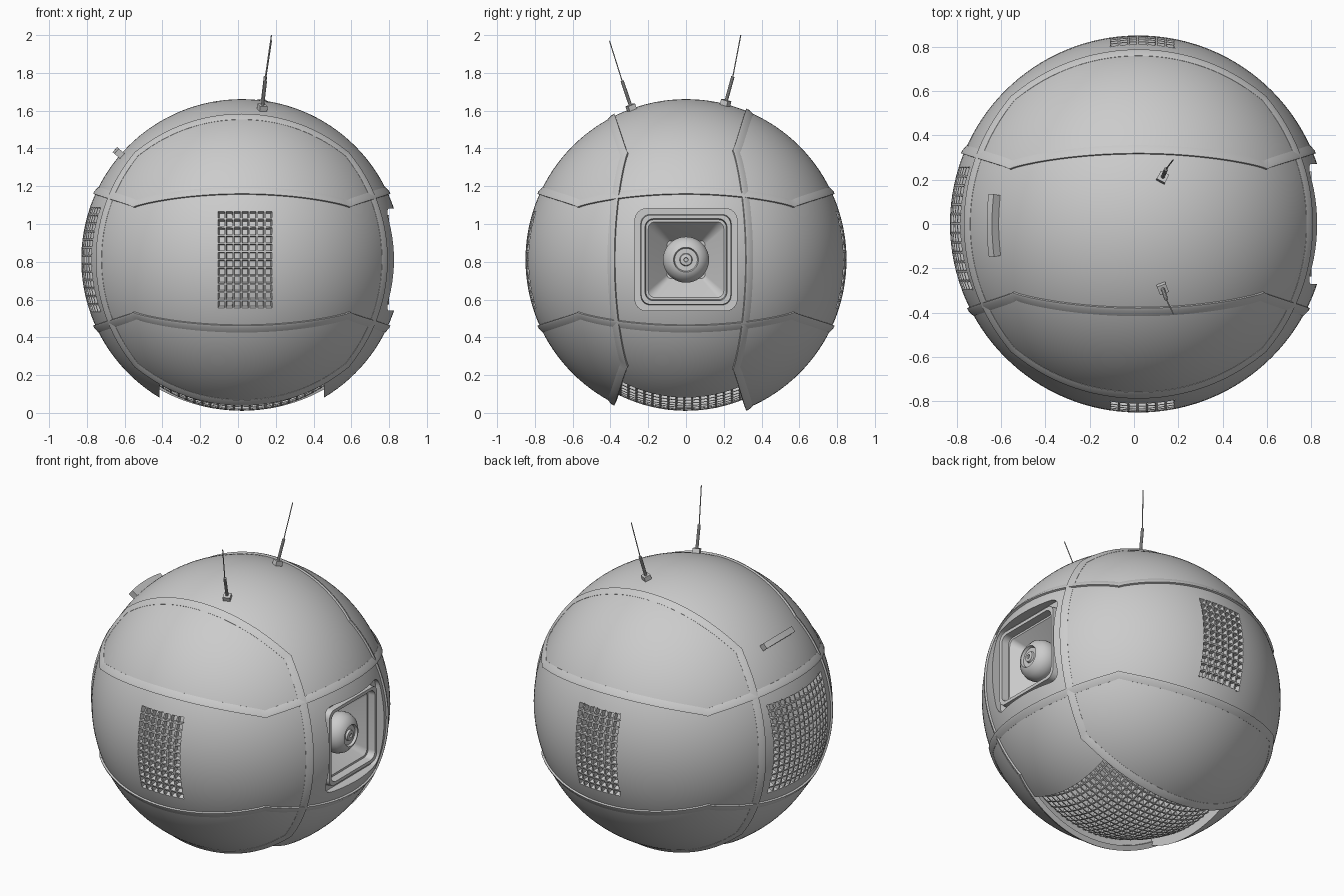
import bpy, bmesh
from math import sin, cos, pi, sqrt, atan2
from mathutils import Vector

if "Cube" in bpy.data.objects:
    bpy.data.objects.remove(bpy.data.objects["Cube"])

C = Vector((0.02, 0, 0.811))
R = 0.85


def finish(bm, name, smooth=True):
    bmesh.ops.recalc_face_normals(bm, faces=bm.faces)
    me = bpy.data.meshes.new(name)
    bm.to_mesh(me)
    bm.free()
    ob = bpy.data.objects.new(name, me)
    bpy.context.collection.objects.link(ob)
    if smooth:
        shade(ob)
    return ob


def shade(ob):
    bpy.ops.object.select_all(action='DESELECT')
    ob.select_set(True)
    bpy.context.view_layer.objects.active = ob
    bpy.ops.object.shade_smooth_by_angle(angle=0.5)


def prism(bm, pts, vec):
    f = bm.faces.new([bm.verts.new(p) for p in pts])
    ext = bmesh.ops.extrude_face_region(bm, geom=[f], use_keep_orig=True)
    bmesh.ops.translate(bm, vec=vec, verts=[v for v in ext['geom'] if isinstance(v, bmesh.types.BMVert)])


def skin(bm, loops, closed=False, cap=False):
    rows = [[bm.verts.new(p) for p in lp] for lp in loops]
    n = len(rows[0])
    for i in range(len(rows) if closed else len(rows) - 1):
        a, b = rows[i], rows[(i + 1) % len(rows)]
        for j in range(n):
            bm.faces.new((a[j], a[(j + 1) % n], b[(j + 1) % n], b[j]))
    if cap:
        bm.faces.new(rows[0])
        bm.faces.new(rows[-1])


def rounded_square(x, h, r):
    pts = []
    for k in range(4):
        for s in range(7):
            a = (k + s / 6) * pi / 2
            cy, cz = [(1, 1), (-1, 1), (-1, -1), (1, -1)][k]
            pts.append(Vector((x, cy * (h - r) + r * cos(a), C.z + cz * (h - r) + r * sin(a))))
    return pts


def seam(t):
    # distance of a seam from the centre plane, dipping at each 45 degrees
    return 0.275 + 0.07 * abs(cos(2 * t)) ** 0.8


# axis, side, u range, v range (u, v are the other two axes, relative to C)
PANELS = {
    'front_grille': (1, -1, (-0.13, 0.165), (-0.26, 0.26), 7, 12, 0.85),
    'back_grille': (1, 1, (-0.13, 0.165), (-0.26, 0.26), 7, 12, 0.85),
    'left_grille': (0, -1, (-0.30, 0.26), (-0.28, 0.28), 13, 13, 0.85),
    'bottom_grille': (2, -1, (-0.46, 0.46), (-0.39, 0.33), 22, 17, 0.80),
}


def place(axis, u, v, w):
    p = [u, v]
    p.insert(axis, w)
    return C + Vector(p)


# openings in the shell
bm = bmesh.new()
for name, (ax, sd, (u0, u1), (v0, v1), n, m, rad) in PANELS.items():
    if name == 'bottom_grille':
        xs = [-0.435 + 0.87 * i / 16 for i in range(17)]
        ys = [seam(atan2(x, sqrt(R * R - x * x - 0.09))) for x in xs]
        pts = [C + Vector((x, -0.03 - y, -0.55)) for x, y in zip(xs, ys)]
        pts += [C + Vector((x, -0.03 + y, -0.55)) for x, y in reversed(list(zip(xs, ys)))]
        prism(bm, pts, (0, 0, -0.5))
    else:
        pts = [place(ax, u, v, sd * 0.7) for u, v in ((u0, v0), (u1, v0), (u1, v1), (u0, v1))]
        vec = Vector((0, 0, 0))
        vec[ax] = sd * 0.4
        prism(bm, pts, vec)
prism(bm, rounded_square(0.55, 0.27, 0.06), (0.6, 0, 0))
cutter = finish(bm, 'opening_cutter', False)
cutter.hide_render = True

# spherical shell
bm = bmesh.new()
bmesh.ops.create_uvsphere(bm, u_segments=128, v_segments=64, radius=R)
bmesh.ops.translate(bm, vec=C, verts=bm.verts)
shell = finish(bm, 'shell', False)
mod = shell.modifiers.new('openings', 'BOOLEAN')
mod.operation = 'DIFFERENCE'
mod.solver = 'EXACT'
mod.object = cutter
dg = bpy.context.evaluated_depsgraph_get()
shell.data = bpy.data.meshes.new_from_object(shell.evaluated_get(dg))
shell.modifiers.clear()
bpy.data.objects.remove(cutter)
shade(shell)

# grilles: curved grids with a pit in each cell
for name, (ax, sd, (u0, u1), (v0, v1), n, m, rad) in PANELS.items():
    bm = bmesh.new()
    g = []
    for i in range(n + 1):
        u = u0 + (u1 - u0) * i / n
        vs = [v0 + (v1 - v0) * j / m for j in range(m + 1)]
        g.append([bm.verts.new(place(ax, u, v, sd * sqrt(rad * rad - u * u - v * v))) for v in vs])
    for i in range(n):
        for j in range(m):
            bm.faces.new((g[i][j], g[i + 1][j], g[i + 1][j + 1], g[i][j + 1]))
    for f in bm.faces:
        f.normal_update()
    if bm.faces[:][0].normal[ax] * sd < 0:
        bmesh.ops.reverse_faces(bm, faces=bm.faces)
    cells = bm.faces[:]
    bmesh.ops.inset_individual(bm, faces=cells, thickness=0.006, depth=0)
    bmesh.ops.inset_individual(bm, faces=cells, thickness=0.004, depth=-0.03)
    finish(bm, name, False)

# raised seam bands running round the ball
for name, ax, base in (('side_seam', 1, -0.03), ('level_seam', 2, 0)):
    for sd in (-1, 1):
        bm = bmesh.new()
        loops = []
        for k in range(192):
            t = 2 * pi * k / 192
            lp = []
            for d, h in ((0, -0.02), (0, 0.011), (0.012, 0.011), (0.04, 0.001), (0.04, -0.02)):
                w = base + sd * (seam(t) + d)
                q = sqrt(R * R - w * w)
                p = place(ax, q * cos(t), q * sin(t), w) - C
                lp.append(C + p * ((R + h) / R))
            loops.append(lp)
        # leave out nothing: the bands are closed rings
        skin(bm, loops, closed=True)
        finish(bm, name + ('_low' if sd < 0 else '_high'))

# square stepped lens surround
bm = bmesh.new()
steps = [(0.57, 0.272, 0.06), (0.765, 0.272, 0.06), (0.765, 0.24, 0.05), (0.80, 0.237, 0.05),
         (0.80, 0.217, 0.045), (0.755, 0.212, 0.04), (0.755, 0.20, 0.035), (0.63, 0.10, 0.02)]
skin(bm, [rounded_square(*s) for s in steps], cap=True)
finish(bm, 'lens_surround')

# round lens
bm = bmesh.new()
prof = [(0.085, 0.60), (0.108, 0.65), (0.122, 0.69), (0.122, 0.72), (0.108, 0.755), (0.08, 0.78),
        (0.066, 0.785), (0.06, 0.77), (0.034, 0.77), (0.03, 0.782), (0.012, 0.785), (0.01, 0.775)]
skin(bm, [[Vector((x, r * cos(2 * pi * k / 40), C.z + r * sin(2 * pi * k / 40))) for k in range(40)]
          for r, x in prof], cap=True)
finish(bm, 'lens')


def rod(name, a, b, r, sides=10):
    a, b = Vector(a), Vector(b)
    q = (b - a).to_track_quat('Z', 'Y')
    bm = bmesh.new()
    skin(bm, [[p + q @ Vector((r * cos(2 * pi * k / sides), r * sin(2 * pi * k / sides), 0))
               for k in range(sides)] for p in (a, b)], cap=True)
    return finish(bm, name)


# two telescopic antennas
for side, base, mid, tip in (('back', (0.128, 0.208, 1.635), (0.145, 0.248, 1.78), (0.177, 0.29, 2.0)),
                             ('front', (0.128, -0.288, 1.61), (0.145, -0.338, 1.757), (0.177, -0.405, 1.97))):
    bm = bmesh.new()
    bmesh.ops.create_cube(bm, size=0.042)
    q = (Vector(base) - C).to_track_quat('Z', 'Y')
    for v in bm.verts:
        v.co = Vector(base) + q @ v.co
    finish(bm, side + '_antenna_base', False)
    rod(side + '_antenna_sleeve', base, mid, 0.009)
    rod(side + '_antenna_rod', mid, tip, 0.003, 8)

# curved grip bar on the upper left
bm = bmesh.new()
out, along = Vector((-0.755, 0, 0.655)), Vector((0.655, 0, 0.755))
loops = []
for k in range(13):
    a = (-0.168 + 0.32 * k / 12)
    loops.append([C + (out * cos(a) + Vector((0, sin(a), 0))) * r + along * w
                  for r, w in ((0.83, -0.018), (0.89, -0.018), (0.89, 0.018), (0.83, 0.018))])
skin(bm, loops, cap=True)
finish(bm, 'grip_bar')
